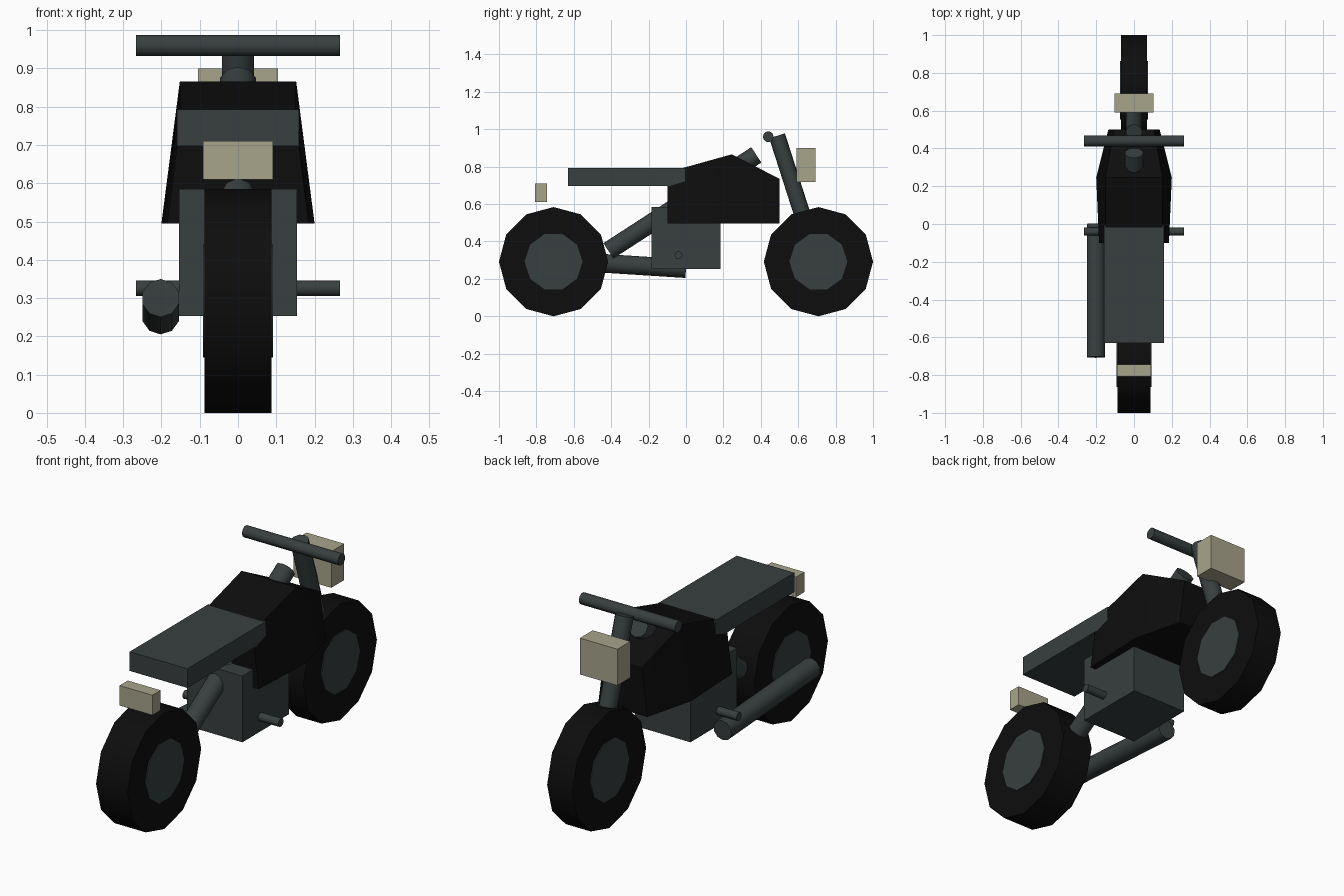
import bpy, bmesh, math
from mathutils import Vector

cube = bpy.data.objects.get("Cube")
if cube:
    bpy.data.objects.remove(cube, do_unlink=True)


def material(name, rgb):
    m = bpy.data.materials.new(name)
    m.use_nodes = True
    m.diffuse_color = (*rgb, 1)
    bsdf = next(n for n in m.node_tree.nodes if n.type == 'BSDF_PRINCIPLED')
    bsdf.inputs["Base Color"].default_value = (*rgb, 1)
    return m


BLACK = material("black", (0.004, 0.004, 0.004))
GREY = material("dark grey", (0.04, 0.05, 0.05))
BEIGE = material("lamp beige", (0.39, 0.37, 0.26))


def finish(name, bm, mat, smooth=0):
    bmesh.ops.recalc_face_normals(bm, faces=bm.faces)
    mesh = bpy.data.meshes.new(name)
    bm.to_mesh(mesh)
    bm.free()
    mesh.materials.append(mat)
    ob = bpy.data.objects.new(name, mesh)
    bpy.context.collection.objects.link(ob)
    if smooth:
        bpy.ops.object.select_all(action='DESELECT')
        ob.select_set(True)
        bpy.context.view_layer.objects.active = ob
        bpy.ops.object.shade_smooth_by_angle(angle=math.radians(smooth))
    return ob


def loft(name, rings, mat, smooth=0):
    """Closed solid through rings of equal point count."""
    bm = bmesh.new()
    loops = [[bm.verts.new(p) for p in ring] for ring in rings]
    n = len(loops[0])
    for a, b in zip(loops, loops[1:]):
        for i in range(n):
            j = (i + 1) % n
            bm.faces.new((a[i], a[j], b[j], b[i]))
    bm.faces.new(loops[0])
    bm.faces.new(loops[-1])
    return finish(name, bm, mat, smooth)


def tube(name, start, end, r, mat, sides=10):
    p, q = Vector(start), Vector(end)
    d = (q - p).normalized()
    u = Vector((0, 1, 0)) if abs(d.x) > 0.9 else d.cross(Vector((1, 0, 0)))
    v = d.cross(u)
    angles = [math.tau * i / sides for i in range(sides)]
    ring = [r * (u * math.cos(a) + v * math.sin(a)) for a in angles]
    return loft(name, [[c + o for o in ring] for c in (p, q)], mat, 40)


def crossbar(name, half, y, z, r, mat, sides=10):
    return tube(name, (-half, y, z), (half, y, z), r, mat, sides)


def box(name, half, y0, y1, z0, z1, mat):
    ring = [(-half, z0), (half, z0), (half, z1), (-half, z1)]
    return loft(name, [[(x, y, z) for x, z in ring] for y in (y0, y1)], mat)


# Wheels
for end, y, half in (("front", 0.708, 0.07), ("rear", -0.708, 0.087)):
    crossbar(end + "_tyre", half, y, 0.292, 0.292, BLACK, 12)
    crossbar(end + "_hub", half + 0.005, y, 0.292, 0.155, GREY)

# Fuel tank: y, bottom half width, top half width, top height
sections = [(-0.1, 0.185, 0.15, 0.77), (0.245, 0.2, 0.152, 0.866), (0.5, 0.136, 0.105, 0.735)]
loft("fuel_tank", [[(-b, y, 0.495), (b, y, 0.495), (t, y, z), (-t, y, z)]
                   for y, b, t, z in sections], BLACK, 30)

# Body blocks
box("seat", 0.16, -0.63, -0.005, 0.697, 0.793, GREY)
box("engine", 0.154, -0.185, 0.185, 0.253, 0.585, GREY)

# Lamps
box("headlight", 0.104, 0.59, 0.692, 0.718, 0.9, BEIGE)
box("tail_light", 0.091, -0.808, -0.743, 0.61, 0.71, BEIGE)

# Frame, steering and exhaust tubes
tube("frame_spine", (0, -0.415, 0.35), (0, 0.376, 0.863), 0.049, GREY)
tube("fork", (0, 0.7, 0.3), (0, 0.487, 0.965), 0.044, GREY)
tube("exhaust", (-0.202, 0, 0.255), (-0.202, -0.705, 0.3), 0.05, GREY)
crossbar("handlebar", 0.266, 0.44, 0.96, 0.029, GREY)
crossbar("foot_pegs", 0.266, -0.04, 0.326, 0.021, GREY)
